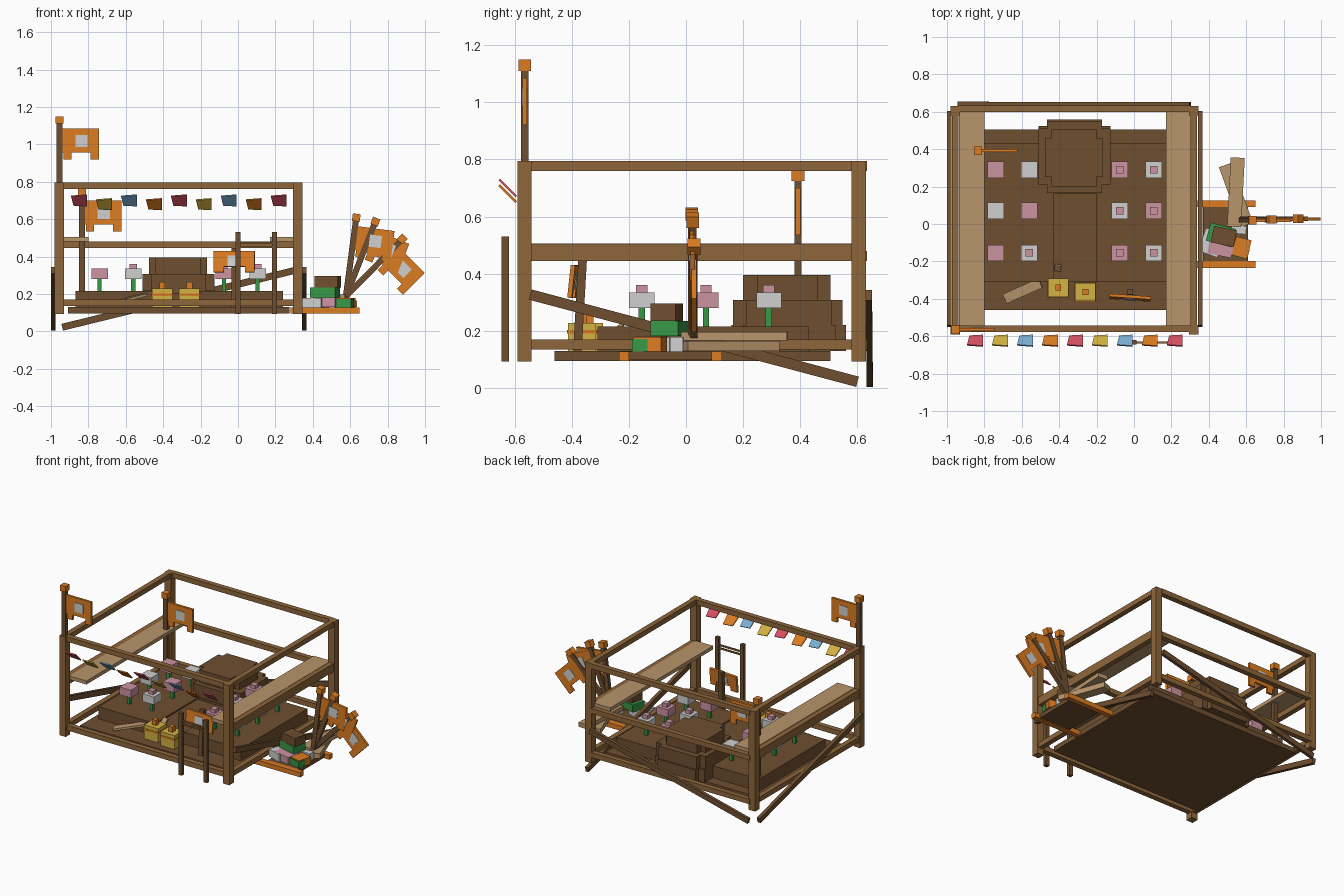
import bpy, bmesh, math
from mathutils import Matrix, Vector

if "Cube" in bpy.data.objects:
    bpy.data.objects.remove(bpy.data.objects["Cube"])

def lin(c):
    return tuple(((v / 255 + 0.055) / 1.055) ** 2.4 for v in c) + (1,)

COLOURS = {"frame_brown": (143, 103, 59), "dark_brown": (111, 79, 48), "tan": (184, 149, 107),
           "orange": (220, 124, 34), "white": (208, 208, 208), "pink": (204, 147, 162),
           "green": (56, 152, 70), "yellow": (212, 178, 66), "red": (214, 80, 98),
           "blue": (124, 174, 212)}
MATS = {}
for n, c in COLOURS.items():
    MATS[n] = bpy.data.materials.new(n)
    MATS[n].diffuse_color = lin(c)

def finish(name, bm, mat, matrix=None):
    bmesh.ops.recalc_face_normals(bm, faces=bm.faces)
    me = bpy.data.meshes.new(name)
    bm.to_mesh(me)
    bm.free()
    me.materials.append(MATS[mat])
    ob = bpy.data.objects.new(name, me)
    bpy.context.collection.objects.link(ob)
    if matrix:
        ob.matrix_world = matrix
    return ob

def box(name, mat, x0, x1, y0, y1, z0, z1, matrix=None):
    bm = bmesh.new()
    m = Matrix.Translation(((x0 + x1) / 2, (y0 + y1) / 2, (z0 + z1) / 2)) @ Matrix.Diagonal((x1 - x0, y1 - y0, z1 - z0, 1))
    bmesh.ops.create_cube(bm, size=1, matrix=m)
    return finish(name, bm, mat, matrix)

def turned(name, mat, c, d, deg, axis='Z'):
    m = Matrix.Translation(c) @ Matrix.Rotation(math.radians(deg), 4, axis)
    return box(name, mat, -d[0] / 2, d[0] / 2, -d[1] / 2, d[1] / 2, -d[2] / 2, d[2] / 2, m)

def plank(name, mat, a, b, w, t, side):
    # beam from a to b; side is the thin direction
    a, b, side = Vector(a), Vector(b), Vector(side)
    d = (b - a).normalized()
    side = (side - d * side.dot(d)).normalized()
    m = Matrix((d, side, d.cross(side))).transposed().to_4x4()
    m.translation = (a + b) / 2
    h = (b - a).length / 2
    return box(name, mat, -h, h, -t / 2, t / 2, -w / 2, w / 2, m)

def prism(name, mat, pts, y0, y1, matrix=None):
    # profile in x, z pushed along y
    bm = bmesh.new()
    f = bm.faces.new([bm.verts.new((x, y0, z)) for x, z in pts])
    r = bmesh.ops.extrude_face_region(bm, geom=[f])
    bmesh.ops.translate(bm, vec=(0, y1 - y0, 0), verts=[v for v in r["geom"] if isinstance(v, bmesh.types.BMVert)])
    return finish(name, bm, mat, matrix)

def banner(name, matrix, length):
    # pole, cap and notched cloth; origin is the top of the cap
    box(name + "_pole", "dark_brown", -.016, .016, -.013, .013, -length, -.04, matrix)
    box(name + "_cap", "orange", -.021, .021, -.022, .022, -.04, 0, matrix)
    cloth = [(.016, -.065), (.212, -.065), (.212, -.23), (.167, -.23), (.167, -.193),
             (.065, -.193), (.065, -.23), (.022, -.23), (.022, -.193), (.016, -.193)]
    prism(name + "_cloth", "orange", cloth, -.008, .008, matrix)
    box(name + "_emblem", "white", .085, .15, -.011, .011, -.165, -.1, matrix)

# fence frame
for i, x in enumerate((-.98, .295)):
    for j, y in enumerate((-.59, .58)):
        box(f"corner_post_{i}{j}", "frame_brown", x, x + .05, y, y + .05, .093, .795)
for z0, z1, lab in ((.76, .795, "top"), (.135, .17, "low")):
    for y in (-.578, .598):
        box(lab + "_rail_long", "frame_brown", -.94, .30, y, y + .036, z0, z1)
    for x in (-.973, .302):
        box(lab + "_rail_side", "frame_brown", x, x + .036, -.55, .59, z0, z1)
box("mid_rail_back", "frame_brown", -.94, .30, .598, .634, .445, .48)
for x in (-.973, .302):
    box("mid_rail_side", "frame_brown", x, x + .036, -.55, .59, .445, .503)

# benches
for x in (-.935, .17):
    box("bench_seat", "tan", x, x + .135, -.545, .6, .48, .505)

# diagonal braces on left, right and back
for x in (-.987, .353):
    plank("side_brace", "dark_brown", (x, -.545, .327), (x, .6, .022), .037, .024, (1, 0, 0))
plank("back_brace", "dark_brown", (-.94, .643, .022), (.3, .64, .325), .037, .022, (0, 1, 0))

# floor, garden beds and path
box("floor", "dark_brown", -.91, .275, -.46, .505, .095, .13)
for x in (-.87, -.2):
    box("garden_bed", "dark_brown", x, x + .44, -.31, .43, .13, .215)
box("path", "dark_brown", -.43, -.2, -.31, .16, .13, .205)

# stepped podium, each step a cross of two blocks
box("podium_base", "dark_brown", -.51, -.125, .2, .525, .13, .22)
box("podium_base_cross", "dark_brown", -.465, -.17, .16, .56, .13, .22)
box("podium_middle", "dark_brown", -.51, -.125, .21, .51, .22, .308)
box("podium_middle_cross", "dark_brown", -.465, -.17, .165, .547, .22, .308)
box("podium_top", "dark_brown", -.475, -.165, .25, .46, .308, .395)
box("podium_top_cross", "dark_brown", -.44, -.2, .2, .505, .308, .395)

# block flowers in a checkerboard of colours
for i, x in enumerate((-.74, -.56, -.075, .105)):
    for j, y in enumerate((.29, .07, -.155)):
        box("flower_stem", "green", x - .011, x + .011, y - .011, y + .011, .21, .28)
        box("flower_head", "white" if (i + j) % 2 else "pink", x - .044, x + .044, y - .044, y + .044, .28, .335)
        if i > 1 or (i, j) == (1, 2):
            box("flower_bud", "pink", x - .02, x + .02, y - .02, y + .02, .335, .36)

# yellow gift boxes
for x, y in ((-.405, -.34), (-.26, -.364)):
    box("gift_box", "yellow", x - .055, x + .055, y - .049, y + .049, .13, .228)
    box("gift_ribbon", "orange", x - .058, x + .058, y - .052, y + .052, .19, .203)
    box("gift_knob", "orange", x - .016, x + .016, y - .016, y + .016, .228, .265)

# loose boards
plank("loose_board", "tan", (-.69, -.4, .145), (-.5, -.315, .195), .055, .015, (0, 0, 1))
plank("loose_splint", "tan", (-.41, -.26, .19), (-.405, -.22, .225), .035, .012, (0, 0, 1))

# small sign by the path
plank("sign_post", "dark_brown", (-.02, -.38, .13), (-.02, -.362, .445), .03, .03, (0, 1, 0))
sm = (Matrix.Translation((-.02, -.388, .43)) @ Matrix.Rotation(math.radians(-4), 4, 'Z')
      @ Matrix.Rotation(math.radians(-6), 4, 'X'))
prism("sign_board", "orange", [(-.11, 0), (.11, 0), (.11, -.115), (.06, -.115), (.06, -.085),
                               (-.055, -.085), (-.055, -.115), (-.11, -.115)], -.008, .008, sm)
box("sign_emblem", "white", -.035, .03, -.012, .011, -.085, -.025, sm)

# entrance stakes
for x in (0, .195):
    box("entrance_stake", "dark_brown", x - .014, x + .014, -.645, -.62, .093, .53)
for z in (.447, .469):
    box("stake_rung", "frame_brown", 0, .195, -.638, -.627, z, z + .01)

# bunting along the front rail, each flag lopsided
ramp = ("red", "yellow", "blue", "orange")
for i in range(9):
    z = .7 - (.02 if i % 2 else 0)
    m = Matrix.Translation((-.85 + i * .1335, -.624, z)) @ Matrix.Rotation(math.radians(45), 4, 'X')
    prism("bunting_flag", ramp[i % 4], [(-.03, -.036), (.042, -.042), (.042, .042), (-.042, .033)],
          -.004, .004, m)

# two upright banners
banner("corner_banner", Matrix.Translation((-.955, -.565, 1.15)), .4)
banner("bench_banner", Matrix.Translation((-.835, .392, .765)), .55)

# fan of spare banners
for k, (deg, ln) in enumerate(((7.5, .445), (21.5, .45), (44.5, .45))):
    m = (Matrix.Translation((.577, .02 + .004 * k, .187)) @ Matrix.Rotation(math.radians(deg), 4, 'Y')
         @ Matrix.Translation((0, 0, ln)))
    banner(f"spare_banner_{k}", m, ln)

# side platform with stacked goods
for y in (-.235, .09):
    box("platform_runner", "orange", .28, .65, y, y + .036, .095, .128)
box("platform_deck", "dark_brown", .37, .61, -.2, .09, .1, .127)
turned("goods_board_low", "tan", (.545, .155, .147), (.07, .34, .036), 20)
turned("goods_board_high", "tan", (.545, .17, .181), (.075, .37, .03), -3)
turned("goods_white", "white", (.415, -.1, .153), (.11, .13, .052), -20)
turned("goods_pink", "pink", (.465, -.125, .155), (.13, .09, .05), -12)
turned("goods_white_back", "white", (.56, -.03, .153), (.08, .045, .05), -5)
turned("goods_orange", "orange", (.575, -.125, .153), (.085, .1, .052), -15)
turned("goods_green_wrap", "green", (.568, -.15, .15), (.091, .055, .044), -15)
turned("goods_green", "green", (.465, -.058, .208), (.14, .1, .053), -15)
turned("goods_brown", "dark_brown", (.48, -.067, .265), (.125, .09, .06), -12)

for m in bpy.data.materials:
    if m.users and not m.is_grease_pencil:
        m.use_nodes = True
        m.node_tree.nodes["Principled BSDF"].inputs["Base Color"].default_value = m.diffuse_color
